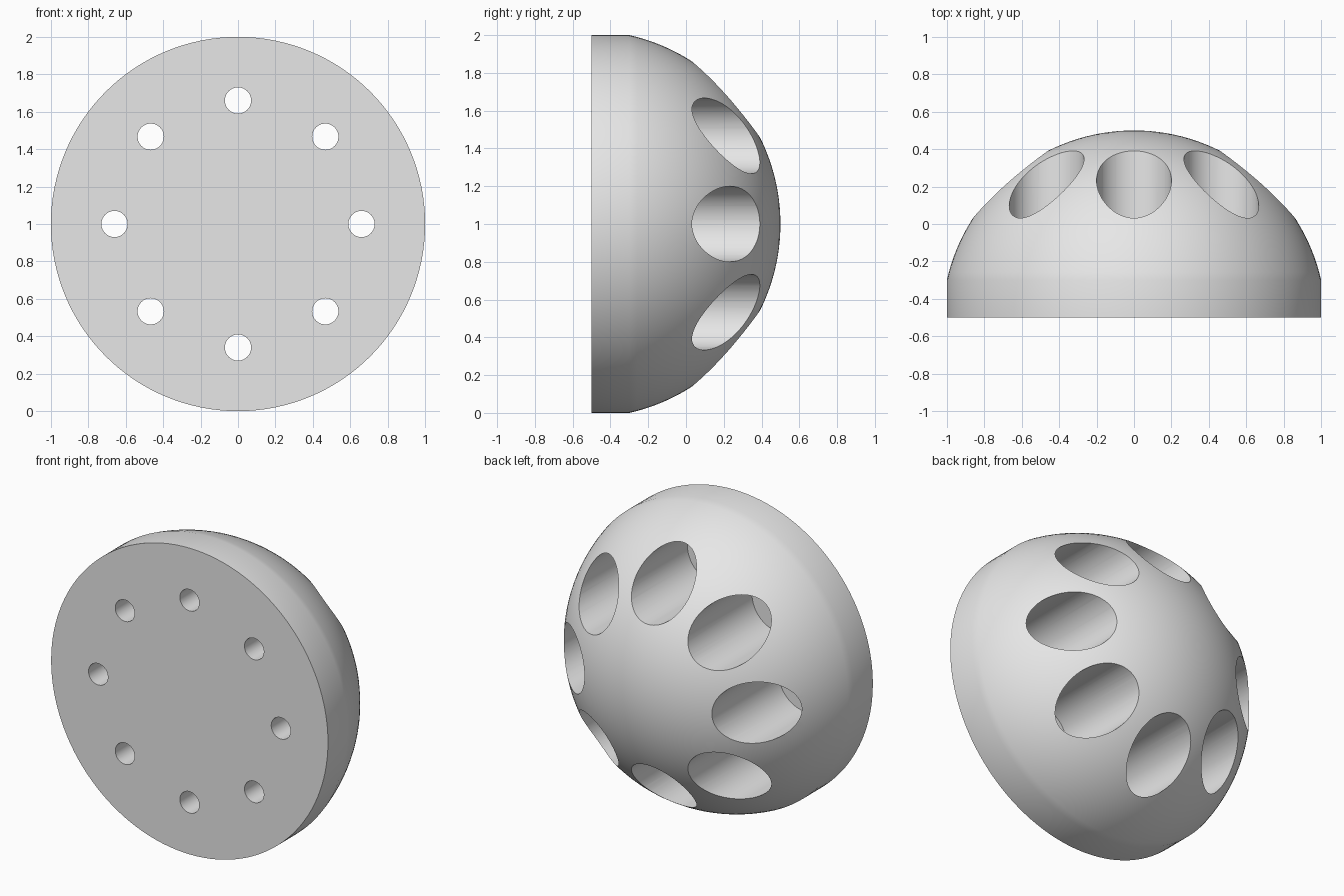
import bpy, bmesh
from math import sin, cos, asin, pi, tau
from mathutils import Vector, Matrix

cube = bpy.data.objects.get("Cube")
if cube:
    bpy.data.objects.remove(cube)

BACK, RIM, APEX = -0.5, -0.3, 0.5      # flat face, start of dome, dome top (along y)
SPHERE = 1.025                         # dome radius of curvature
RING, HOLES = 0.66, 8                  # hole circle
HOLE, BORE = 0.07, 0.2                 # through hole and counterbore radii


def lathe(bm, profile, steps):
    """Spin (radius, y) points about the y axis into a closed solid."""
    verts = [bm.verts.new((r, y, 0)) for r, y in profile]
    edges = [bm.edges.new(pair) for pair in zip(verts, verts[1:])]
    bmesh.ops.spin(bm, geom=verts + edges, cent=(0, 0, 0), axis=(0, 1, 0),
                   angle=tau, steps=steps, use_merge=False)
    bmesh.ops.remove_doubles(bm, verts=bm.verts, dist=1e-5)
    bmesh.ops.dissolve_degenerate(bm, edges=bm.edges, dist=1e-6)
    bmesh.ops.recalc_face_normals(bm, faces=bm.faces)


def make_object(name, bm):
    mesh = bpy.data.meshes.new(name)
    bm.to_mesh(mesh)
    bm.free()
    obj = bpy.data.objects.new(name, mesh)
    bpy.context.collection.objects.link(obj)
    return obj


# Domed disc: flat face, short cylindrical rim, spherical cap
half = asin(1 / SPHERE)
arc = [(SPHERE * sin(half * i / 32), APEX - SPHERE + SPHERE * cos(half * i / 32))
       for i in range(32, -1, -1)]
arc[-1] = (0, APEX)
bm = bmesh.new()
lathe(bm, [(0, BACK), (1, BACK)] + arc, 128)
bmesh.ops.translate(bm, verts=bm.verts, vec=(0, 0, 1))
dome = make_object("domed_disc", bm)

# Stepped cutters: narrow through hole opening into a wide counterbore
bm = bmesh.new()
lathe(bm, [(0, BACK - 0.2), (HOLE, BACK - 0.2), (HOLE, RIM), (BORE, RIM),
           (BORE, APEX + 0.2), (0, APEX + 0.2)], 64)
first = bm.verts[:] + bm.edges[:] + bm.faces[:]
for i in range(HOLES):
    a = tau * i / HOLES
    copy = bmesh.ops.duplicate(bm, geom=first)["geom"]
    bmesh.ops.translate(bm, verts=[g for g in copy if isinstance(g, bmesh.types.BMVert)],
                        vec=Vector((RING * cos(a), 0, 1 + RING * sin(a))))
bmesh.ops.delete(bm, geom=[g for g in first if isinstance(g, bmesh.types.BMVert)],
                 context='VERTS')
cutter = make_object("hole_cutters", bm)
cutter.hide_render = True

# Cut the ring of holes
mod = dome.modifiers.new("holes", 'BOOLEAN')
mod.operation = 'DIFFERENCE'
mod.solver = 'EXACT'
mod.object = cutter
bpy.ops.object.select_all(action='DESELECT')
bpy.context.view_layer.objects.active = dome
dome.select_set(True)
bpy.ops.object.modifier_apply(modifier=mod.name)
bpy.data.objects.remove(cutter)

# Plain grey finish, smooth with sharp hole edges
grey = bpy.data.materials.new("light_grey")
grey.use_nodes = True
colour = (0.8, 0.8, 0.8, 1)
grey.diffuse_color = colour
grey.node_tree.nodes["Principled BSDF"].inputs["Base Color"].default_value = colour
dome.data.materials.clear()
dome.data.materials.append(grey)
bpy.ops.object.shade_smooth_by_angle(angle=pi / 6)
